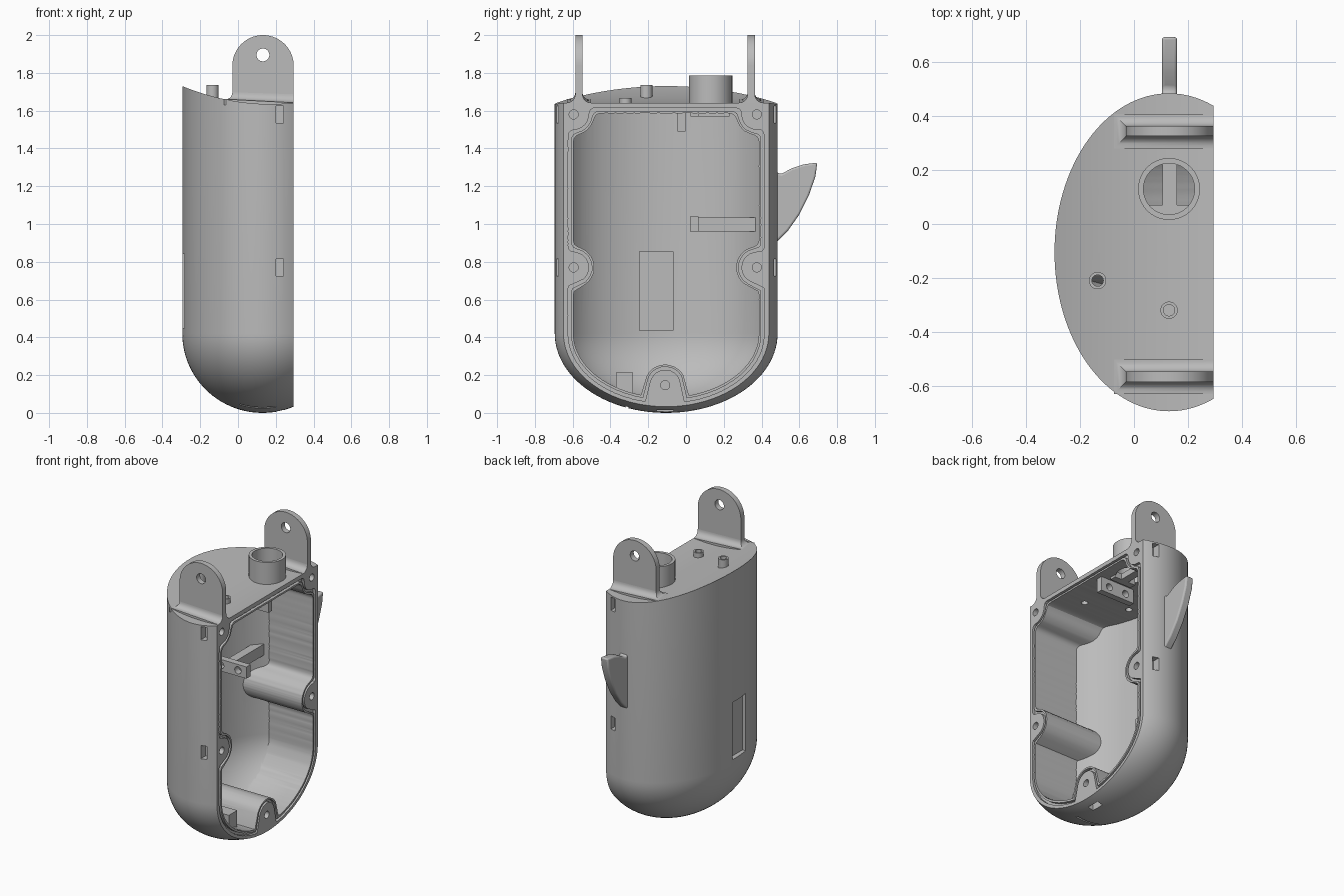
import bpy, bmesh
from math import sin, cos, pi, hypot, sqrt

if "Cube" in bpy.data.objects:
    bpy.data.objects.remove(bpy.data.objects["Cube"], do_unlink=True)

grey = bpy.data.materials.new("plain_grey")
grey.use_nodes = True
grey.diffuse_color = (0.5, 0.5, 0.5, 1)
grey.node_tree.nodes["Principled BSDF"].inputs["Base Color"].default_value = (0.5, 0.5, 0.5, 1)

CX, CY, CUT, SHOULDER = 0.13, -0.105, 0.295, 0.42
BOSSES = [(-0.595, 1.58), (0.375, 1.58), (-0.595, 0.77), (0.375, 0.77), (-0.11, 0.147)]


def finish(name, bm):
    bmesh.ops.recalc_face_normals(bm, faces=bm.faces)
    me = bpy.data.meshes.new(name)
    bm.to_mesh(me)
    bm.free()
    ob = bpy.data.objects.new(name, me)
    bpy.context.collection.objects.link(ob)
    me.materials.append(grey)
    return ob


def loft(name, rings, closed=False):
    """Skin equal-length rings; cap the ends, or join last to first."""
    bm = bmesh.new()
    vs = [[bm.verts.new(p) for p in r] for r in rings]
    n = len(vs[0])
    pairs = list(zip(vs, vs[1:])) + ([(vs[-1], vs[0])] if closed else [])
    for a, b in pairs:
        for i in range(n):
            j = (i + 1) % n
            bm.faces.new((a[i], a[j], b[j], b[i]))
    if not closed:
        bm.faces.new(vs[0])
        bm.faces.new(vs[-1])
    return finish(name, bm)


def box(name, x, y, z):
    return loft(name, [[(x[0], y[0], h), (x[1], y[0], h), (x[1], y[1], h), (x[0], y[1], h)] for h in z])


def circle(axis, c, r, t, n=40):
    """Circle of radius r around (u, v) at t along the axis."""
    pts = [(c[0] + r * cos(2 * pi * i / n), c[1] + r * sin(2 * pi * i / n)) for i in range(n)]
    return [{"x": (t, u, v), "y": (u, t, v), "z": (u, v, t)}[axis] for u, v in pts]


def cyl(name, axis, c, r, t0, t1):
    return loft(name, [circle(axis, c, r, t0), circle(axis, c, r, t1)])


def tube(name, c, r, ri, z0, z1):
    return loft(name, [circle("z", c, a, h) for a, h in ((r, z0), (r, z1), (ri, z1), (ri, z0))], True)


def boolean(ob, cutter, op="DIFFERENCE"):
    m = ob.modifiers.new("cut", "BOOLEAN")
    m.operation, m.solver, m.object = op, "EXACT", cutter
    bpy.ops.object.select_all(action="DESELECT")
    bpy.context.view_layer.objects.active = ob
    ob.select_set(True)
    bpy.ops.object.modifier_apply(modifier=m.name)
    bpy.data.objects.remove(cutter, do_unlink=True)


def roof(x):
    return 1.635 + 0.44 * (x - 0.17) ** 2


def capsule(name, a, b, c, drop, cut=None):
    """Elliptic column with a rounded bottom and a curved roof."""
    n, steps = 128, 24
    bm = bmesh.new()
    rings = []
    for k in range(steps + 1):
        t = 0.02 + (pi / 2 - 0.02) * k / steps
        rings.append([(CX + a * sin(t) * cos(2 * pi * i / n), CY + b * sin(t) * sin(2 * pi * i / n),
                       SHOULDER - c * cos(t)) for i in range(n)])
    rings.append([(x, y, roof(x) - drop) for x, y, _ in rings[-1]])
    vs = [[bm.verts.new(p) for p in r] for r in rings]
    for p, q in zip(vs, vs[1:]):
        for i in range(n):
            j = (i + 1) % n
            bm.faces.new((p[i], p[j], q[j], q[i]))
    bm.faces.new(vs[0])
    top = vs[-1]
    for i in range(n // 2):
        ids = dict.fromkeys((i, i + 1, n - i - 1, (n - i) % n))
        bm.faces.new([top[k] for k in ids])
    if cut is not None:
        bmesh.ops.bisect_plane(bm, geom=bm.verts[:] + bm.edges[:] + bm.faces[:], plane_co=(cut, 0, 0),
                               plane_no=(1, 0, 0), clear_outer=True)
        bmesh.ops.holes_fill(bm, edges=[e for e in bm.edges if e.is_boundary], sides=0)
    return finish(name, bm)


def field(y, z):
    """Signed distance to the opening, with screw bosses blended in."""
    u = abs(y - CY)
    if z >= SHOULDER:
        d = max(u - 0.49, z - 1.585)
    else:
        a, b, w = 0.49, 0.338, z - SHOULDER
        q = hypot(u / a, w / b)
        d = q * (q - 1) / max(hypot(u / a ** 2, w / b ** 2), 0.01)
    for by, bz in BOSSES:
        e = 0.11 - hypot(y - by, z - bz)
        h = max(0.04 - abs(d - e), 0) / 0.04
        d = max(d, e) + h * h * 0.01
    return d


def contour(x, off, n=360):
    pts = []
    for i in range(n):
        dy, dz = cos(2 * pi * i / n), sin(2 * pi * i / n)
        r = 0.3
        while field(CY + r * dy, 0.85 + r * dz) < off:
            r += 0.002
        pts.append((x, CY + r * dy, 0.85 + r * dz))
    return pts


# Main shell, hollowed from the open side
shell = capsule("shell", 0.425, 0.59, 0.42, 0, CUT)
cavity = capsule("cavity", 0.38, 0.545, 0.375, 0.045)
boolean(cavity, loft("opening", [contour(-0.6, 0), contour(0.4, 0)]), "INTERSECT")
boolean(shell, cavity)

# Seal groove around the rim
inner, outer = contour(0, 0.012), contour(0, 0.028)
move = lambda ring, x: [(x, p[1], p[2]) for p in ring]
boolean(shell, loft("groove", [move(inner, 0.275), move(inner, 0.32), move(outer, 0.32), move(outer, 0.275)], True))

# Screw holes, nut slots, drain slit and rear pocket
for c in BOSSES:
    boolean(shell, cyl("screw_hole", "x", c, 0.024, 0.19, 0.4))
for z in (0.77, 1.58):
    for y in ((-0.8, -0.635), (0.425, 0.6)):
        boolean(shell, box("nut_slot", (0.2, 0.24), y, (z - 0.045, z + 0.045)))
boolean(shell, box("nut_slot", (0.2, 0.24), (-0.155, -0.065), (-0.1, 0.07)))
boolean(shell, box("slit", (0.01, 0.2), (-0.32, -0.305), (-0.1, 0.07)))
boolean(shell, box("pocket", (-0.4, -0.262), (-0.235, -0.08), (0.45, 0.84)))

# Roof tubes and their bores
TUBES = [("large_tube", (0.13, 0.13), 0.115, 0.095, 1.785),
         ("rear_peg", (-0.135, -0.21), 0.032, 0.021, 1.735),
         ("side_peg", (0.13, -0.32), 0.032, 0.021, 1.668)]
smooth = [shell]
for name, c, r, ri, top in TUBES:
    boolean(shell, cyl("bore", "z", c, ri, 1.5, 1.9))
    smooth.append(tube(name, c, r, ri, roof(c[0]) - 0.03, top))
box("tube_bar", (0.105, 0.16), (0.03, 0.23), (1.57, 1.61))
box("tube_ledge", (0.05, 0.21), (0.025, 0.07), (1.57, 1.61))

# Hanging ears with holes and flared feet
for side, y in (("front", -0.567), ("back", 0.345)):
    arc = [(0.1325 + 0.1625 * cos(pi * i / 32), 1.8375 + 0.1625 * sin(pi * i / 32)) for i in range(33)]
    outline = arc + [(-0.03, 1.63), (CUT, 1.61)]
    ear = loft(side + "_ear", [[(x, y + s, z) for x, z in outline] for s in (-0.019, 0.019)])
    boolean(ear, cyl("ear_hole", "y", (0.132, 1.895), 0.034, y - 0.1, y + 0.1))
    rings = []
    for k in range(-1, 9):
        t, r = max(k, 0) * pi / 16, 0.045
        off = r * (1 - sin(t))
        h = r * (1 - cos(t)) if k >= 0 else -0.03
        x0, w = -0.03 - off, 0.019 + off
        rings.append([(x, y + s * w, roof(x) + h) for x, s in ((x0, -1), (CUT, -1), (CUT, 1), (x0, 1))])
    smooth += [ear, loft(side + "_ear_foot", rings)]

# Curved hook on the back
hook_side = [(0.46, 1.31), (0.485, 1.27), (0.505, 1.265), (0.56, 1.295), (0.62, 1.315), (0.695, 1.325),
             (0.685, 1.25), (0.65, 1.15), (0.6, 1.05), (0.54, 0.965), (0.485, 0.91), (0.46, 0.89)]
hook = loft("hook", [[(x, y, z) for y, z in hook_side] for x in (0.103, 0.16)])
bev = hook.modifiers.new("round", "BEVEL")
bev.width, bev.segments = 0.02, 3
smooth.append(hook)

# Inner brackets, backing plate and block
bracket = box("shelf_bracket", (-0.21, 0.05), (0.02, 0.065), (0.96, 1.04))
for x in (-0.145, -0.015):
    boolean(bracket, cyl("hole", "y", (x, 1.0), 0.024, 0, 0.1))
box("shelf_arm", (-0.12, -0.06), (0.06, 0.37), (0.96, 1.035))
hanger = box("roof_bracket", (0.0, 0.26), (-0.045, -0.003), (1.49, 1.6))
for x in (0.065, 0.195):
    boolean(hanger, cyl("hole", "y", (x, 1.535), 0.024, -0.1, 0.1))
box("backing_plate", (-0.262, -0.22), (-0.25, -0.065), (0.435, 0.855))
box("floor_block", (-0.02, 0.19), (-0.37, -0.28), (0.085, 0.215))

bpy.ops.object.select_all(action="DESELECT")
for ob in smooth + [bracket, hanger]:
    ob.select_set(True)
bpy.context.view_layer.objects.active = shell
bpy.ops.object.shade_smooth_by_angle(angle=pi / 6)
